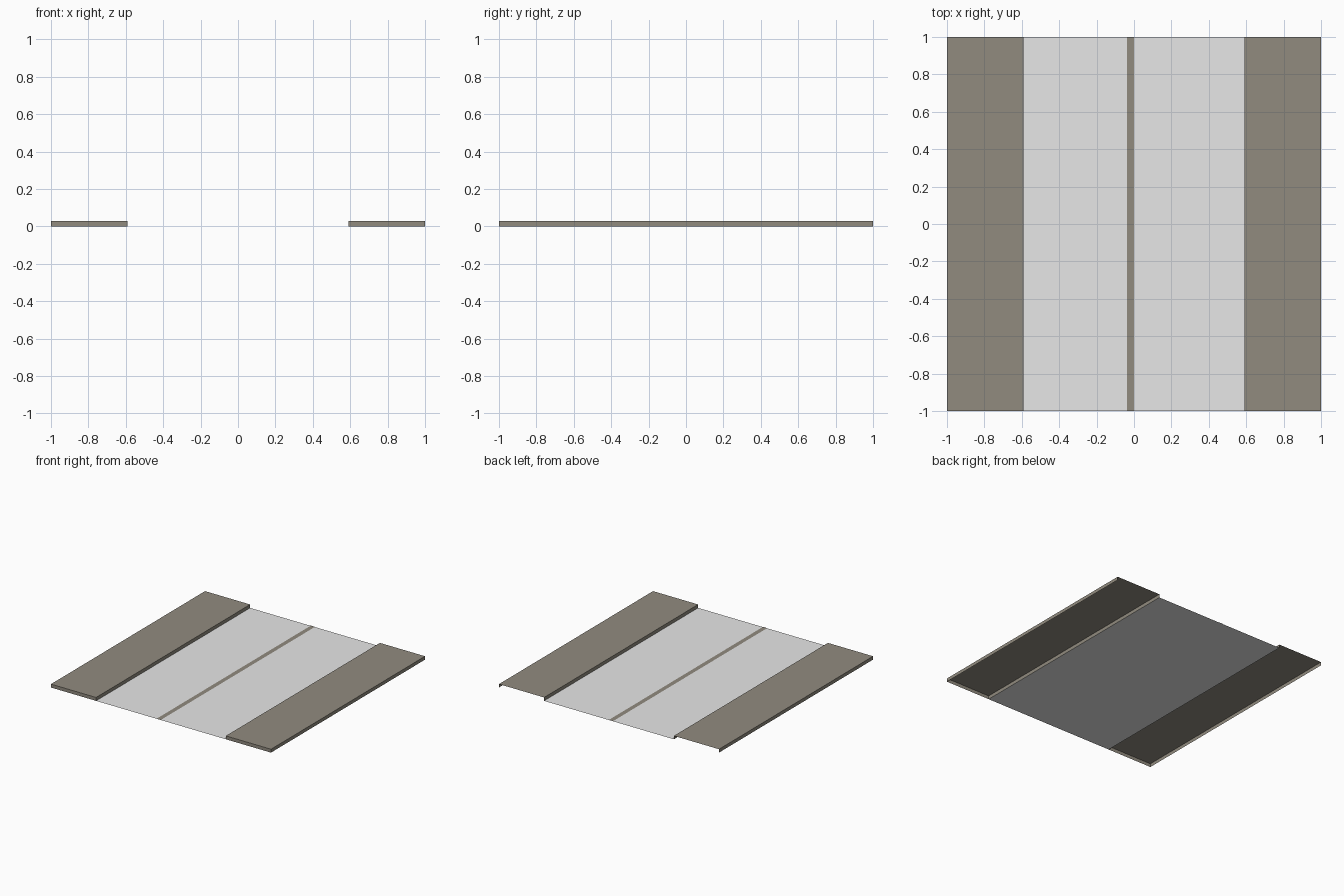
import bpy

if "Cube" in bpy.data.objects:
    bpy.data.objects.remove(bpy.data.objects["Cube"])


def make_material(name, color):
    mat = bpy.data.materials.new(name)
    mat.diffuse_color = (*color, 1.0)
    mat.use_nodes = True
    mat.node_tree.nodes["Principled BSDF"].inputs["Base Color"].default_value = mat.diffuse_color
    return mat


STONE = make_material("warm_grey_stone", (0.283, 0.258, 0.212))
ROAD = make_material("light_grey_road", (0.8, 0.8, 0.8))

HALF = 1.0      # half the tile length
CURB_X = 0.59   # inner edge of each sidewalk
CURB_Z = 0.028  # sidewalk height


def add_mesh(name, verts, faces, mat):
    mesh = bpy.data.meshes.new(name)
    mesh.from_pydata(verts, [], faces)
    mesh.materials.append(mat)
    mesh.update()
    obj = bpy.data.objects.new(name, mesh)
    bpy.context.collection.objects.link(obj)
    return obj


def strip(name, x0, x1, z, mat):
    """Flat sheet running the whole length of the tile."""
    verts = [(x0, -HALF, z), (x1, -HALF, z), (x1, HALF, z), (x0, HALF, z)]
    return add_mesh(name, verts, [(0, 1, 2, 3)], mat)


def sidewalk(name, x0, x1):
    """Raised shell: top, both sides and front; open underneath and at the back."""
    profile = [(x0, 0), (x0, CURB_Z), (x1, CURB_Z), (x1, 0)]
    verts = [(x, y, z) for y in (-HALF, HALF) for x, z in profile]
    faces = [(i, i + 4, i + 5, i + 1) for i in range(3)]  # outer, top, inner
    faces = [tuple(reversed(f)) for f in faces]
    faces.append((0, 3, 2, 1))                            # front end
    return add_mesh(name, verts, [tuple(f) for f in faces], STONE)


# Road surface and its narrow dividing line
strip("road_surface", -CURB_X, CURB_X, 0.0, ROAD)
strip("centre_line", -0.038, 0.0, 0.002, STONE)

# Raised sidewalks on both sides
sidewalk("sidewalk_left", -HALF, -CURB_X)
sidewalk("sidewalk_right", CURB_X, HALF)

# Make the shell normals point outwards
for obj in bpy.context.collection.objects:
    if obj.name.startswith("sidewalk"):
        for poly in obj.data.polygons:
            to_face = poly.center.copy()
            to_face.x -= (HALF + CURB_X) / 2 * (1 if poly.center.x > 0 else -1)
            to_face.z -= CURB_Z / 2
            if poly.normal.dot(to_face) < 0:
                poly.flip()
        obj.data.update()
